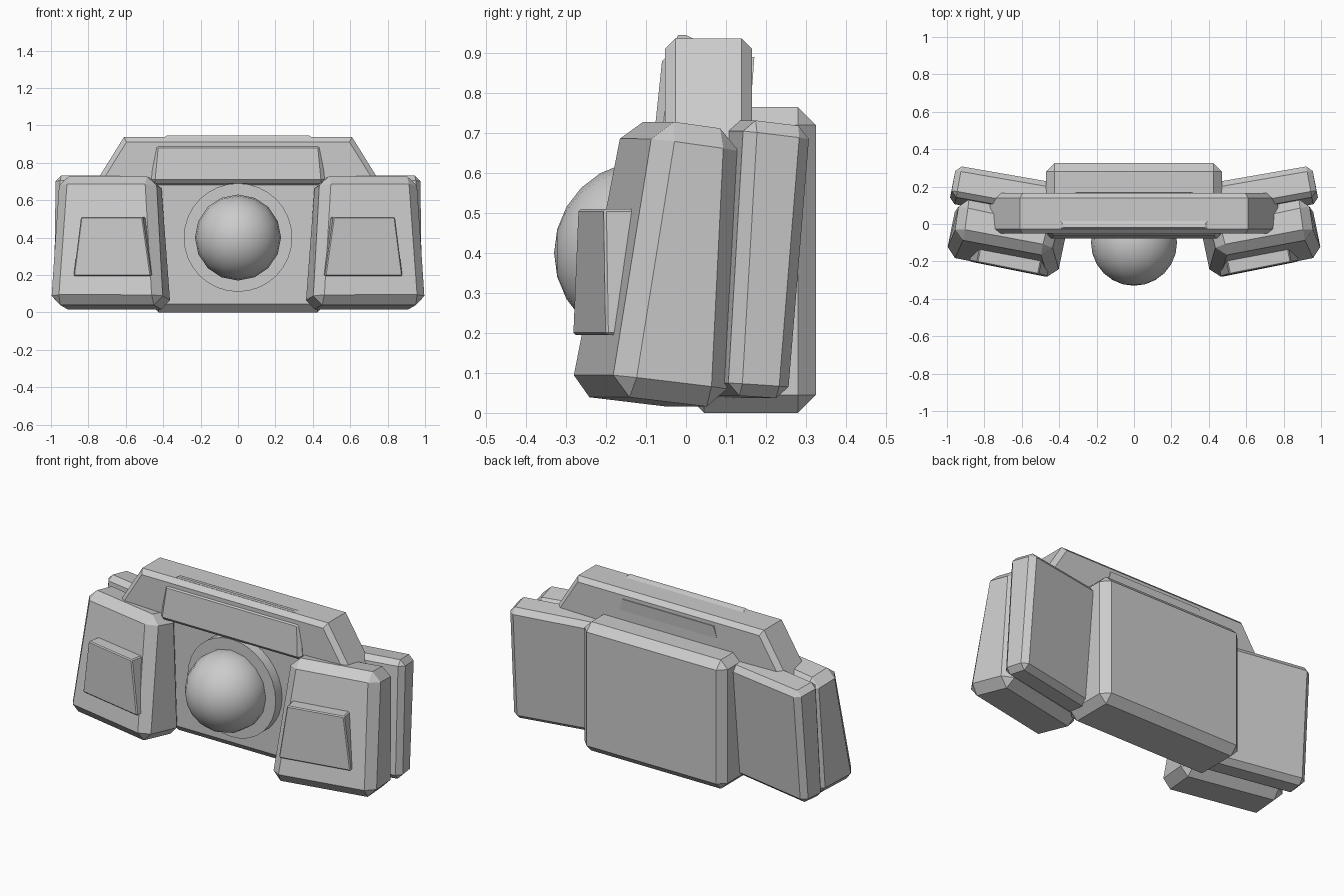
import bpy, bmesh, math
from mathutils import Matrix, Vector

cube = bpy.data.objects.get("Cube")
if cube:
    bpy.data.objects.remove(cube, do_unlink=True)

grey = bpy.data.materials.new("plain grey")
grey.use_nodes = True
colour = (0.6, 0.6, 0.6, 1)
grey.diffuse_color = colour
grey.node_tree.nodes["Principled BSDF"].inputs["Base Color"].default_value = colour


def finish(name, bm, angle=30):
    """Turn a bmesh into a grey object with sharp edges kept."""
    bmesh.ops.recalc_face_normals(bm, faces=bm.faces)
    mesh = bpy.data.meshes.new(name)
    bm.to_mesh(mesh)
    bm.free()
    mesh.materials.append(grey)
    obj = bpy.data.objects.new(name, mesh)
    bpy.context.collection.objects.link(obj)
    bpy.ops.object.select_all(action="DESELECT")
    obj.select_set(True)
    bpy.context.view_layer.objects.active = obj
    bpy.ops.object.shade_smooth_by_angle(angle=math.radians(angle))
    return obj


def block(name, bottom, top, bevel=0.0, side=1, keep=lambda edge: True):
    """Six-sided block between two four-cornered rings, with chamfered edges."""
    bm = bmesh.new()
    low, high = [[bm.verts.new((x * side, y, z)) for x, y, z in ring] for ring in (bottom, top)]
    bm.faces.new(low)
    bm.faces.new(high)
    for i in range(4):
        j = (i + 1) % 4
        bm.faces.new((low[i], low[j], high[j], high[i]))
    if bevel:
        bmesh.ops.bevel(bm, geom=[e for e in bm.edges if keep(e)], offset=bevel,
                        segments=1, affect="EDGES", clamp_overlap=True)
    return finish(name, bm)


def ring(x, y0, y1, z):
    """Rectangle centred on x = 0."""
    return [(-x, y0, z), (x, y0, z), (x, y1, z), (-x, y1, z)]


# Central body
block("central_body", ring(0.47, 0, 0.325, 0), ring(0.47, 0, 0.325, 0.765), 0.045)

# Top bar with sloping ends; only the long edges and end outlines are chamfered
block("top_bar", ring(0.77, -0.052, 0.165, 0.68), ring(0.61, -0.052, 0.165, 0.937), 0.026,
      keep=lambda e: abs((e.verts[0].co - e.verts[1].co).y) < 0.01)
block("top_bar_ridge", ring(0.42, -0.03, 0.05, 0.92), ring(0.38, -0.02, 0.0, 0.945))
block("top_bar_rear_rib", ring(0.32, 0.1, 0.166, 0.82), ring(0.3, 0.1, 0.171, 0.89))

# Brow over the lens
block("brow", ring(0.465, -0.08, 0.05, 0.69), ring(0.445, -0.058, 0.05, 0.9), 0.02)

# Lens ring and dome, both turned to face the front
facing = Matrix.Translation((0, 0, 0.4)) @ Matrix.Rotation(math.radians(90), 4, "X")
bm = bmesh.new()
bmesh.ops.create_cone(bm, cap_ends=True, segments=32, radius1=0.29, radius2=0.29, depth=0.12)
bmesh.ops.transform(bm, matrix=facing, verts=bm.verts)
finish("lens_ring", bm)
bm = bmesh.new()
bmesh.ops.create_uvsphere(bm, u_segments=16, v_segments=12, radius=0.23)
bmesh.ops.transform(bm, matrix=Matrix.Translation((0, -0.1, 0)) @ facing, verts=bm.verts)
finish("lens_dome", bm, 40)

# Side pods: splayed front housing, rear plate and raised front panel
for label, side in (("left", 1), ("right", -1)):
    block(label + "_pod",
          [(0.41, -0.30, 0.045), (1.01, -0.18, 0.045), (0.95, 0.11, 0.01), (0.35, -0.01, 0.01)],
          [(0.45, -0.165, 0.735), (0.96, -0.07, 0.735), (0.93, 0.145, 0.705), (0.40, 0.03, 0.705)],
          0.05, side)
    block(label + "_rear_plate",
          [(0.43, 0.0, 0.045), (0.99, 0.11, 0.045), (0.96, 0.26, 0.035), (0.40, 0.15, 0.035)],
          [(0.43, 0.05, 0.735), (0.98, 0.15, 0.735), (0.95, 0.315, 0.715), (0.40, 0.22, 0.715)],
          0.03, side)
    block(label + "_pod_panel",
          [(0.465, -0.283, 0.195), (0.88, -0.2, 0.195), (0.86, -0.1, 0.195), (0.445, -0.18, 0.195)],
          [(0.51, -0.27, 0.51), (0.84, -0.205, 0.51), (0.82, -0.1, 0.51), (0.49, -0.17, 0.51)],
          0.006, side)
